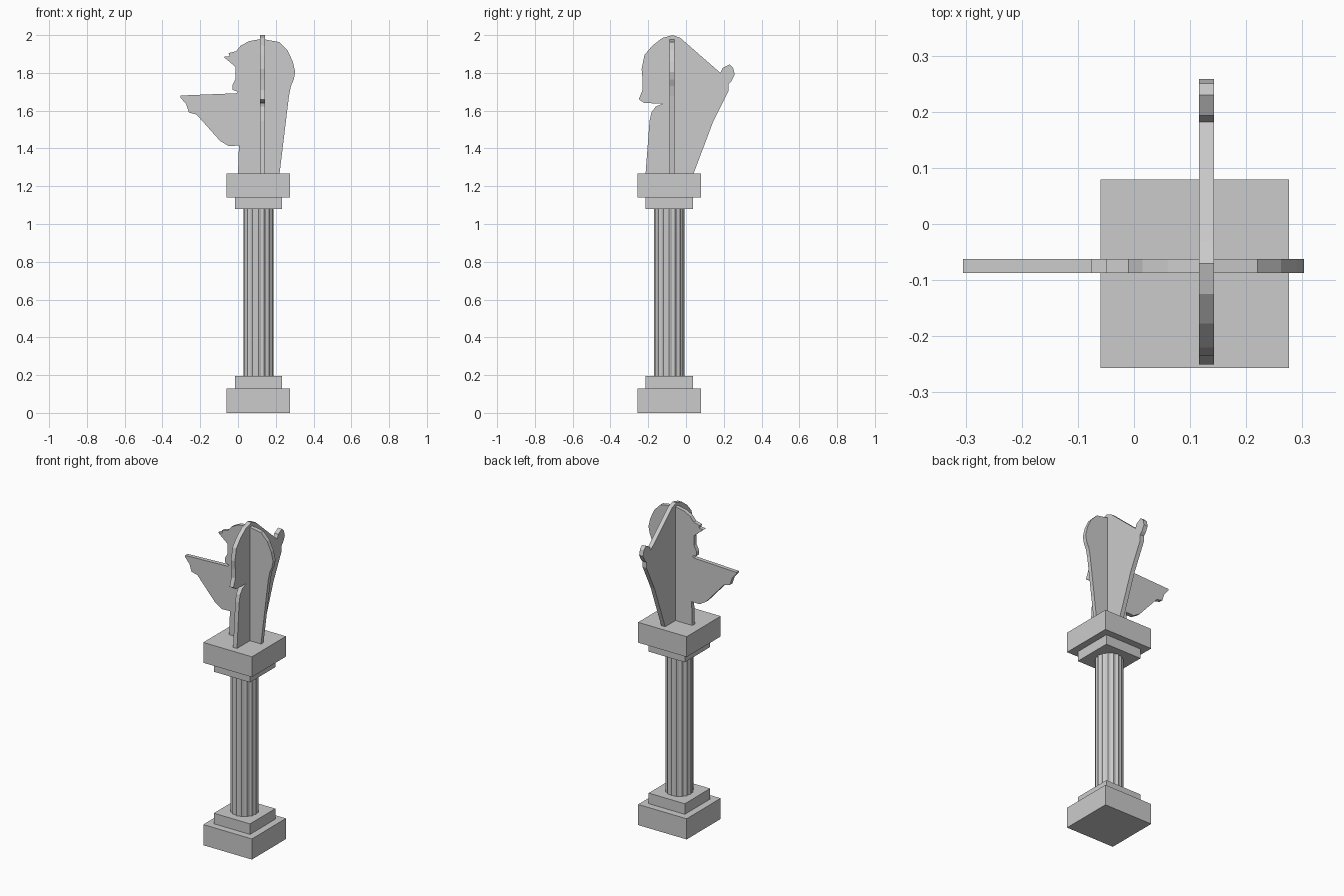
import bpy, bmesh, math
from mathutils import Vector

CX, CY = 0.108, -0.089   # pedestal axis


def prism(name, pts, offset):
    """Extrude a closed 3D outline along an offset vector."""
    bm = bmesh.new()
    face = bm.faces.new([bm.verts.new(p) for p in pts])
    ext = bmesh.ops.extrude_face_region(bm, geom=[face])
    moved = [g for g in ext["geom"] if isinstance(g, bmesh.types.BMVert)]
    bmesh.ops.translate(bm, verts=moved, vec=Vector(offset))
    bmesh.ops.recalc_face_normals(bm, faces=bm.faces)
    me = bpy.data.meshes.new(name)
    bm.to_mesh(me)
    bm.free()
    ob = bpy.data.objects.new(name, me)
    bpy.context.collection.objects.link(ob)
    return ob


def slab(name, half, z0, z1):
    corners = [(-1, -1), (1, -1), (1, 1), (-1, 1)]
    return prism(name, [(CX + sx * half, CY + sy * half, z0) for sx, sy in corners],
                 (0, 0, z1 - z0))


# Square base and capital slabs
slab("base_plinth", 0.168, 0.0, 0.129)
slab("base_step", 0.125, 0.129, 0.195)
slab("capital_step", 0.125, 1.079, 1.14)
slab("capital_block", 0.168, 1.14, 1.267)

# Fluted column shaft
n = 32
shaft = []
for i in range(n):
    r = 0.08 if i % 2 == 0 else 0.074
    a = 2 * math.pi * i / n
    shaft.append((CX + r * math.cos(a), CY + r * math.sin(a), 0.195))
prism("column_shaft", shaft, (0, 0, 0.884))

# Side silhouette plate (x, z)
side = [(0.0, 1.267), (0.005, 1.415), (-0.05, 1.413), (-0.095, 1.44), (-0.22, 1.58),
        (-0.26, 1.59), (-0.275, 1.635), (-0.305, 1.67), (-0.305, 1.68), (-0.01, 1.692),
        (0.0, 1.70), (-0.03, 1.71), (-0.03, 1.735), (-0.012, 1.77), (-0.012, 1.83),
        (-0.025, 1.842), (-0.077, 1.885), (-0.045, 1.888), (-0.05, 1.905),
        (-0.01, 1.915), (0.015, 1.945), (0.06, 1.968), (0.125, 1.98), (0.22, 1.963),
        (0.262, 1.92), (0.29, 1.86), (0.303, 1.805), (0.295, 1.765), (0.28, 1.73),
        (0.27, 1.68), (0.22, 1.267)]
prism("bust_side_plate", [(x, -0.087, z) for x, z in side], (0, 0.025, 0))

# Crossing silhouette plate (y, z)
cross = [(-0.214, 1.267), (-0.193, 1.545), (-0.183, 1.59), (-0.16, 1.622),
         (-0.12, 1.638), (-0.22, 1.64), (-0.25, 1.66), (-0.23, 1.71), (-0.23, 1.765),
         (-0.235, 1.82), (-0.22, 1.895), (-0.177, 1.945), (-0.125, 1.985),
         (-0.07, 2.0), (-0.03, 1.985), (0.182, 1.8), (0.193, 1.825), (0.23, 1.845),
         (0.25, 1.825), (0.258, 1.79), (0.24, 1.755), (0.225, 1.74), (0.225, 1.705),
         (0.145, 1.545), (0.04, 1.267)]
prism("bust_cross_plate", [(0.116, y, z) for y, z in cross], (0.027, 0, 0))
